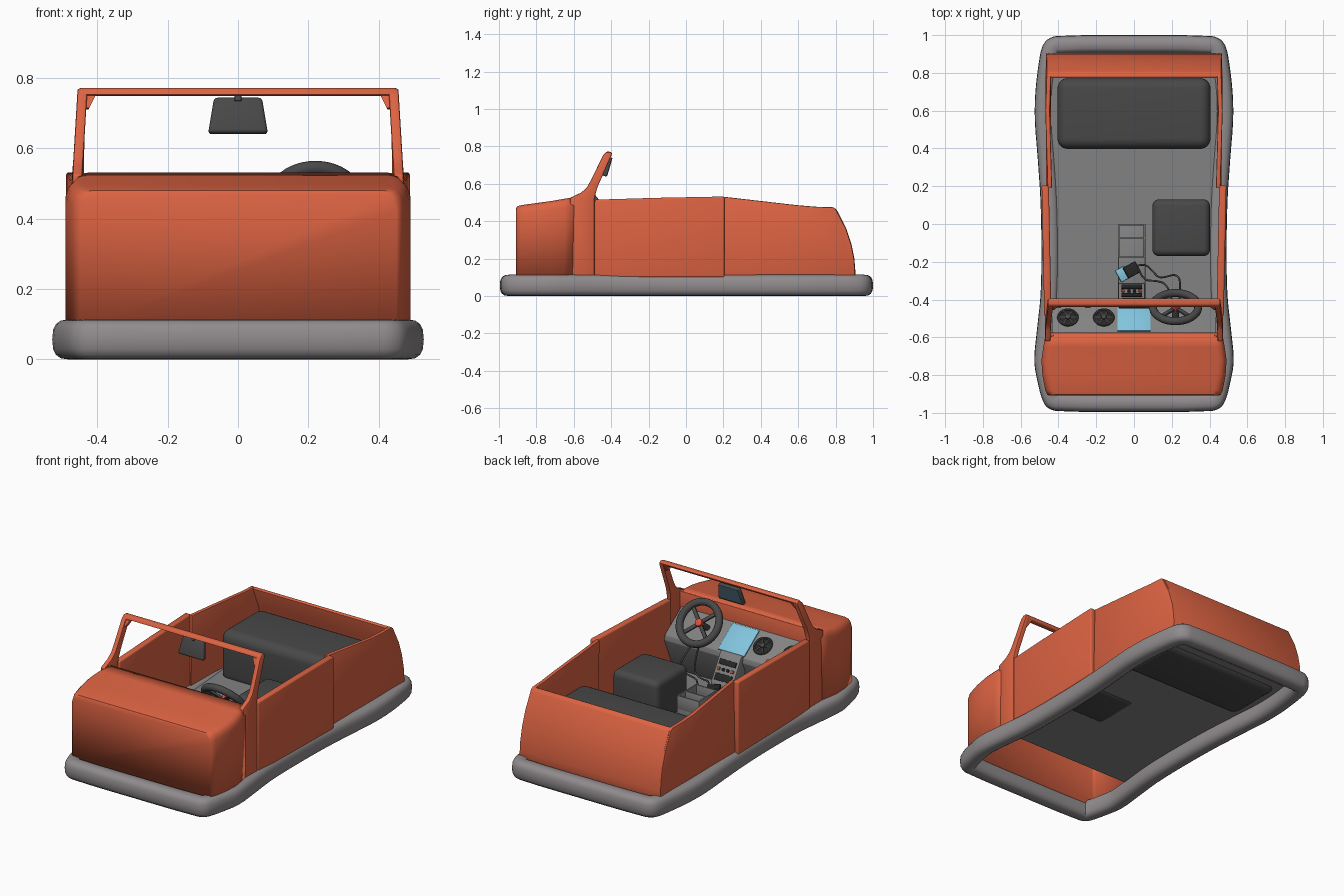
import bpy, bmesh, math
from mathutils import Vector, Matrix, Euler

if "Cube" in bpy.data.objects:
    bpy.data.objects.remove(bpy.data.objects["Cube"])

COL = {'orange': (.72, .125, .055), 'bumper': (.28, .26, .265), 'grey': (.22, .225, .22),
       'dark': (.065, .065, .065), 'black': (.02, .02, .02), 'blue': (.22, .55, .72),
       'glass': (.08, .16, .2), 'red': (.75, .08, .04)}
MATS = {}
for key, c in COL.items():
    MATS[key] = bpy.data.materials.new(key)
    MATS[key].diffuse_color = (*c, 1)


def finish(bm, name, col, bevel=0, seg=3, loc=(0, 0, 0), rot=(0, 0, 0), mirror=False):
    bmesh.ops.recalc_face_normals(bm, faces=bm.faces)
    if bevel:
        edges = [e for e in bm.edges if e.is_manifold and e.calc_face_angle() > .5]
        bmesh.ops.bevel(bm, geom=edges, offset=bevel, segments=seg, profile=.5,
                        affect='EDGES', clamp_overlap=True)
    me = bpy.data.meshes.new(name)
    bm.to_mesh(me)
    bm.free()
    ob = bpy.data.objects.new(name, me)
    bpy.context.collection.objects.link(ob)
    me.materials.append(MATS[col])
    bpy.ops.object.select_all(action='DESELECT')
    ob.select_set(True)
    bpy.context.view_layer.objects.active = ob
    bpy.ops.object.shade_smooth_by_angle(angle=math.radians(40))
    ob.location, ob.rotation_euler = loc, rot
    if mirror:
        ob.modifiers.new('mirror', 'MIRROR').use_clip = False
    return ob


def box(name, loc, size, col, bevel=.004, seg=2, rot=(0, 0, 0), taper=1):
    bm = bmesh.new()
    bmesh.ops.create_cube(bm, size=1)
    for v in bm.verts:
        v.co = Vector(a * b for a, b in zip(v.co, size))
        if v.co.z > 0:
            v.co.x *= taper
    return finish(bm, name, col, bevel, seg, loc, rot)


def prism(name, profile, col, outer, inner, bevel=.006, seg=2, mirror=False):
    """Extrude a y-z profile sideways; outer/inner give x at (y, z)."""
    bm = bmesh.new()
    a = [bm.verts.new((outer(y, z), y, z)) for y, z in profile]
    b = [bm.verts.new((inner(y, z), y, z)) for y, z in profile]
    bm.faces.new(a)
    bm.faces.new(b[::-1])
    for i in range(len(a)):
        j = (i + 1) % len(a)
        bm.faces.new((a[i], b[i], b[j], a[j]))
    return finish(bm, name, col, bevel, seg, mirror=mirror)


def flat(name, profile, col, half, bevel=.006):
    return prism(name, profile, col, lambda y, z: half, lambda y, z: -half, bevel)


def disc(name, loc, r, depth, col, rot, bevel=.004):
    bm = bmesh.new()
    bmesh.ops.create_cone(bm, cap_ends=True, segments=32, radius1=r, radius2=r, depth=depth)
    return finish(bm, name, col, bevel, 2, loc, rot)


def torus(name, loc, R, r, col, rot, n=48, m=14):
    bm = bmesh.new()
    g = [[bm.verts.new(((R + r * math.cos(b)) * math.cos(a), (R + r * math.cos(b)) * math.sin(a), r * math.sin(b)))
          for b in [2 * math.pi * j / m for j in range(m)]] for a in [2 * math.pi * i / n for i in range(n)]]
    bridge(bm, g)
    return finish(bm, name, col, 0, loc=loc, rot=rot)


def bridge(bm, rings):
    for i, p in enumerate(rings):
        q = rings[(i + 1) % len(rings)]
        for j in range(len(p)):
            k = (j + 1) % len(p)
            bm.faces.new((p[j], q[j], q[k], p[k]))


# bumper: rounded section swept round a waisted outline
half = [(.0, -.995), (.41, -.99), (.46, -.97), (.485, -.93), (.505, -.86), (.528, -.73), (.515, -.57), (.495, -.38),
        (.49, -.15), (.495, .12), (.51, .35), (.525, .55), (.522, .7), (.503, .86), (.487, .935), (.46, .975),
        (.41, .995), (0, 1)]
ctrl = [Vector(p) for p in half + [(-x, y) for x, y in half[-2:0:-1]]]
path, n = [], len(ctrl)
for i in range(n):
    p0, p1, p2, p3 = (ctrl[(i + k) % n] for k in (-1, 0, 1, 2))
    m1 = (p2 - p0).normalized() * (p2 - p1).length
    m2 = (p3 - p1).normalized() * (p2 - p1).length
    for t in (0, .33, .67):
        path.append(p1 * (2*t**3 - 3*t*t + 1) + m1 * (t**3 - 2*t*t + t) + p2 * (3*t*t - 2*t**3) + m2 * (t**3 - t*t))
bm, rings = bmesh.new(), []
for i, p in enumerate(path):
    d = path[(i + 1) % len(path)] - path[i - 1]
    nrm = Vector((d.y, -d.x)).normalized()
    ring = []
    for k in range(16):
        c, s = math.cos(k * math.pi / 8), math.sin(k * math.pi / 8)
        o = .048 * math.copysign(abs(c) ** .75, c) - .048
        ring.append(bm.verts.new((p.x + nrm.x * o, p.y + nrm.y * o,
                                  .057 + .057 * math.copysign(abs(s) ** .75, s))))
    rings.append(ring)
bridge(bm, rings)
finish(bm, 'bumper', 'bumper')

# hood with front and fender sides
bm, secs = bmesh.new(), []
for y, w, z in [(-.908, .45, .47), (-.902, .46, .48), (-.88, .47, .486), (-.8, .485, .497), (-.72, .49, .508),
                (-.65, .48, .52), (-.58, .467, .532)]:
    r = [(w, .08), (w, z - .045), (w - .008, z - .02), (w - .022, z - .005), (w - .045, z)]
    secs.append([bm.verts.new((x, y, zz)) for x, zz in r + [(-x, zz) for x, zz in r[::-1]]])
for p, q in zip(secs, secs[1:]):
    for j in range(len(p) - 1):
        bm.faces.new((p[j], p[j + 1], q[j + 1], q[j]))
bm.faces.new(secs[0])
hood = finish(bm, 'hood', 'orange')
s = hood.modifiers.new('thickness', 'SOLIDIFY')
s.thickness = .015
flat('cowl_wall', [(-.595, .38), (-.575, .38), (-.575, .53), (-.595, .53)], 'orange', .45, .004)

# windshield pillars, with the side panel below them
def lean(y, z):
    return .472 - max(0, z - .5) * .06
prism('windshield_pillar', [(-.62, .08), (-.49, .08), (-.49, .52), (-.483, .55), (-.472, .585), (-.395, .76),
      (-.405, .77), (-.425, .77), (-.445, .75), (-.505, .625), (-.53, .58), (-.56, .553), (-.62, .525)],
      'orange', lean, lambda y, z: lean(y, z) - .028, .005, mirror=True)
prism('windshield_corner', [(-.455, .715), (-.425, .71), (-.4, .755), (-.44, .75)], 'orange', lambda y, z: .435,
      lambda y, z: .425 - max(0, z - .71) * .5, 0, mirror=True)
flat('windshield_top_bar', [(-.442, .752), (-.405, .748), (-.393, .763), (-.405, .772), (-.428, .771)], 'orange', .452)

# doors
def door_x(y, z):
    return .475 + (y + .49) * .02
prism('door', [(-.488, .1), (.205, .1), (.205, .532), (-.15, .525), (-.488, .515)], 'orange',
      door_x, lambda y, z: door_x(y, z) - .038, .009, 3, mirror=True)

# rear body
def rear_x(y, z):
    return .47 - .012 * abs(y - .55) / .35 + (.53 - z) * .02
prism('rear_side', [(.19, .09), (.905, .09), (.9, .19), (.885, .27), (.855, .36), (.8, .465), (.785, .475), (.7, .477),
      (.6, .485), (.19, .532)], 'orange', rear_x, lambda y, z: rear_x(y, z) - .024, .006, mirror=True)
flat('rear_panel', [(.905, .09), (.905, .14), (.9, .2), (.885, .275), (.855, .365), (.805, .463), (.785, .475),
                    (.77, .468), (.82, .345), (.86, .2), (.87, .09)], 'orange', .455)

# floor and seats
box('floor', (0, .11, .095), (.9, 1.4, .012), 'grey', 0)
box('driver_seat', (.25, -.02, .21), (.305, .3, .26), 'dark', .035, 5)
box('rear_bench', (0, .585, .22), (.81, .375, .31), 'dark', .055, 6)

# dashboard
flat('dashboard', [(-.59, .45), (-.575, .44), (-.42, .33), (-.415, .3), (-.5, .1), (-.59, .1)], 'grey', .435, .004)
TILT = (math.atan2(-.11, .155), 0, 0)
def dash(x, y, lift=0):
    n = Vector((0, .11, .155)).normalized() * lift
    return Vector((x, y, .44 - (y + .575) * .71)) + n
box('dash_screen', dash(0, -.497, .003), (.175, .175, .008), 'blue', .002, rot=TILT)
for x in (-.35, -.16):
    disc('vent', dash(x, -.5, .004), .052, .014, 'black', TILT)
    torus('vent_rim', dash(x, -.5, .01), .05, .007, 'dark', TILT, 32, 8)
    disc('vent_hub', dash(x, -.5, .012), .014, .014, 'dark', TILT)
    for k in range(3):
        m = Euler(TILT).to_matrix() @ Matrix.Rotation(k * math.pi / 3, 3, 'Z')
        box('vent_vane', dash(x, -.5, .01), (.092, .006, .008), 'dark', 0, rot=m.to_euler())
for x in (-.4, -.245):
    box('dash_switch', dash(x, -.432, .008), (.03, .025, .018), 'red', .003, rot=TILT)

# steering wheel
WC = Vector((.22, -.44, .45))
wrot = Euler((math.atan2(-.78, .62), 0, 0))
wm = wrot.to_matrix()
torus('steering_wheel_rim', WC, .12, .021, 'dark', wrot)
for k in range(4):
    a = math.pi / 4 + k * math.pi / 2
    m = wm @ Matrix.Rotation(a, 3, 'Z')
    box('steering_spoke', WC + m @ Vector((.062, 0, -.004)), (.115, .022, .014), 'dark', .004, rot=m.to_euler())
disc('steering_hub', WC, .022, .03, 'red', wrot)
disc('steering_column', WC + wm @ Vector((0, 0, -.07)), .018, .13, 'dark', wrot)

# rear view mirror
mrot = (-.28, 0, 0)
box('mirror_housing', (0, -.422, .692), (.17, .03, .105), 'dark', .01, 3, mrot, .8)
box('mirror_glass', (0, -.407, .6965), (.152, .004, .088), 'glass', 0, 1, mrot, .82)
box('mirror_stem', (0, -.42, .748), (.02, .014, .03), 'dark', .003, 2, mrot)

# centre console: storage box, tray and control stack
box('console_tray', (-.012, -.21, .13), (.145, .42, .07), 'grey', .004)
for x in (-.08, .056):
    box('storage_side', (x, -.09, .19), (.009, .18, .08), 'grey', .002)
for y in (-.004, -.075, -.176):
    box('storage_wall', (-.012, y, .19), (.14, .009, .08), 'grey', .002)
flat('control_stack', [(-.44, .34), (-.405, .34), (-.315, .19), (-.315, .1), (-.44, .1)], 'grey', .07, .004).location.x = -.012
srot = (math.atan2(-.15, .09), 0, 0)
def stack(x, t):
    return (x - .012, -.405 + .09 * t + .002, .34 - .15 * t + .002)
for t, h in ((.3, .03), (.78, .04)):
    box('stack_display', stack(0, t), (.11, h, .008), 'black', .002, rot=srot)
for x in (-.045, -.015, .015, .045):
    box('stack_button', stack(x, .53), (.016, .016, .014), 'red' if abs(x) > .02 else 'black', .002, rot=srot)

# handset with coiled lead
hrot = (0, .1, .5)
box('handset', (-.012, -.243, .195), (.075, .065, .03), 'black', .006, rot=hrot)
box('handset_pad', (-.06, -.265, .185), (.055, .07, .02), 'blue', .003, rot=hrot)
for name, pts in (('handset_lead', [(.02, -.22, .2), (.06, -.21, .2), (.1, -.25, .19), (.13, -.285, .2),
                                    (.17, -.28, .21), (.22, -.265, .23), (.25, -.3, .27), (.24, -.4, .33)]),
                  ('second_lead', [(.03, -.25, .2), (.05, -.3, .2), (.12, -.3, .2), (.18, -.32, .23), (.2, -.4, .32)])):
    cu = bpy.data.curves.new(name, 'CURVE')
    cu.dimensions, cu.bevel_depth, cu.bevel_resolution = '3D', .005, 2
    sp = cu.splines.new('NURBS')
    sp.points.add(len(pts) - 1)
    for p, co in zip(sp.points, pts):
        p.co = (*co, 1)
    sp.use_endpoint_u, sp.order_u = True, 3
    cu.materials.append(MATS['dark'])
    bpy.context.collection.objects.link(bpy.data.objects.new(name, cu))

for m in bpy.data.materials:
    if m.users and not m.is_grease_pencil:
        m.use_nodes = True
        m.node_tree.nodes["Principled BSDF"].inputs["Base Color"].default_value = m.diffuse_color
